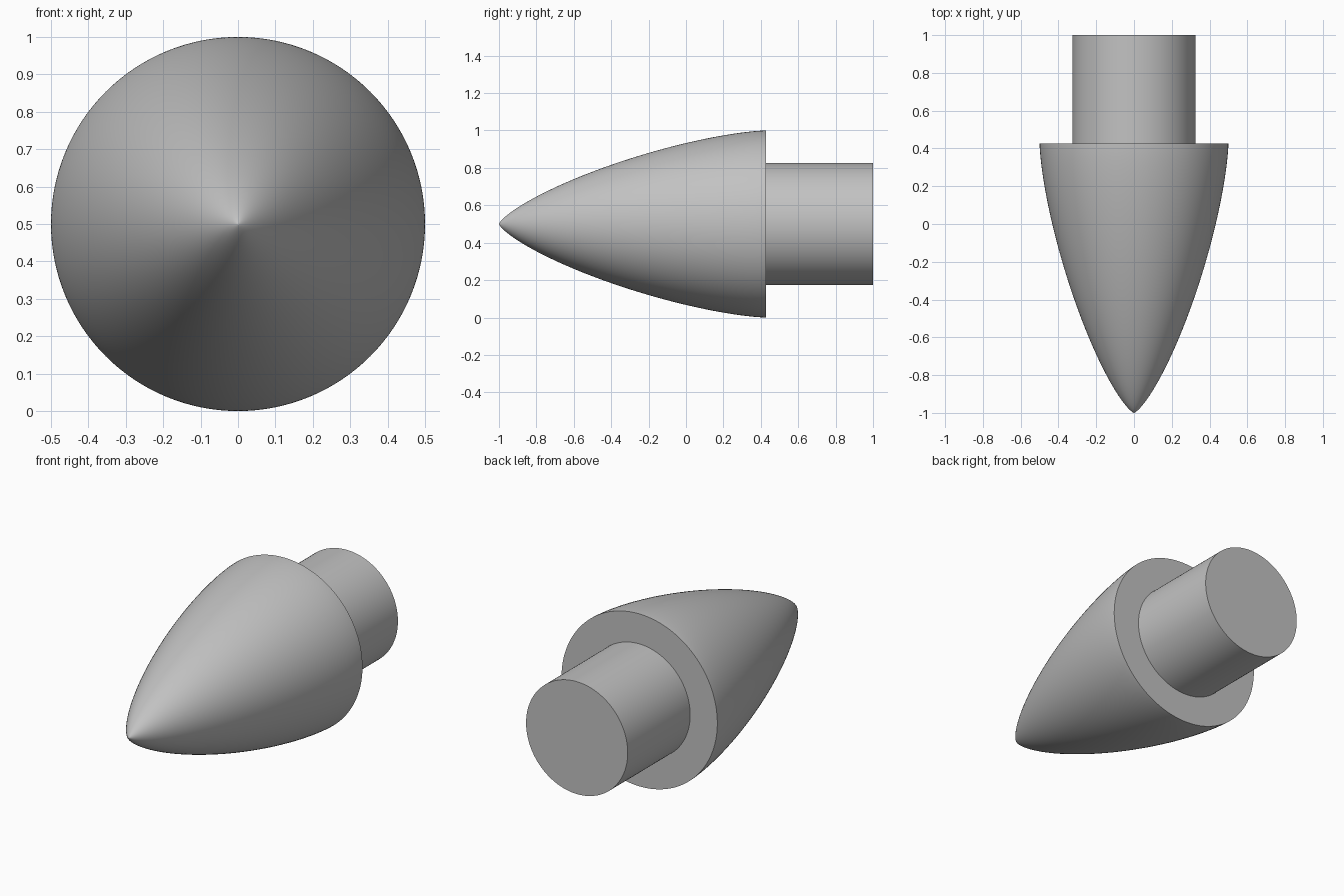
import bpy
import bmesh
import math

if "Cube" in bpy.data.objects:
    bpy.data.objects.remove(bpy.data.objects["Cube"])

SEGMENTS = 128
AXIS_Z = 0.5
TIP_Y, BASE_Y, END_Y = -1.0, 0.427, 1.0
NOSE_R, SHANK_R = 0.5, 0.326

grey = bpy.data.materials.new("plain_grey")
grey.diffuse_color = (0.54, 0.54, 0.54, 1)
grey.use_nodes = True
grey.node_tree.nodes["Principled BSDF"].inputs["Base Color"].default_value = grey.diffuse_color


def lathe(name, profile):
    """Spin (radius, y) points around the long horizontal axis."""
    bm = bmesh.new()
    verts = [bm.verts.new((r, y, AXIS_Z)) for r, y in profile]
    edges = [bm.edges.new(pair) for pair in zip(verts, verts[1:])]
    bmesh.ops.spin(bm, geom=verts + edges, cent=(0, 0, AXIS_Z), axis=(0, 1, 0),
                   angle=math.tau, steps=SEGMENTS)
    bmesh.ops.remove_doubles(bm, verts=bm.verts, dist=1e-5)
    # Close any open ends with flat caps
    bmesh.ops.holes_fill(bm, edges=[e for e in bm.edges if e.is_boundary], sides=0)
    bmesh.ops.recalc_face_normals(bm, faces=bm.faces)
    mesh = bpy.data.meshes.new(name)
    bm.to_mesh(mesh)
    bm.free()
    mesh.materials.append(grey)
    obj = bpy.data.objects.new(name, mesh)
    bpy.context.collection.objects.link(obj)
    bpy.ops.object.select_all(action='DESELECT')
    obj.select_set(True)
    bpy.context.view_layer.objects.active = obj
    bpy.ops.object.shade_smooth_by_angle(angle=math.radians(35))
    return obj


# Pointed nose: a low-drag curve from the tip to the wide base
nose_profile = []
STEPS = 48
for i in range(STEPS + 1):
    t = math.pi * i / STEPS
    r = NOSE_R * math.sqrt(max(0, t - math.sin(2 * t) / 2) / math.pi)
    y = TIP_Y + (BASE_Y - TIP_Y) * (1 - math.cos(t)) / 2
    nose_profile.append((r, y))
lathe("nose_cone", nose_profile)

# Narrower cylindrical shank behind the nose
lathe("shank", [(SHANK_R, BASE_Y), (SHANK_R, END_Y)])
